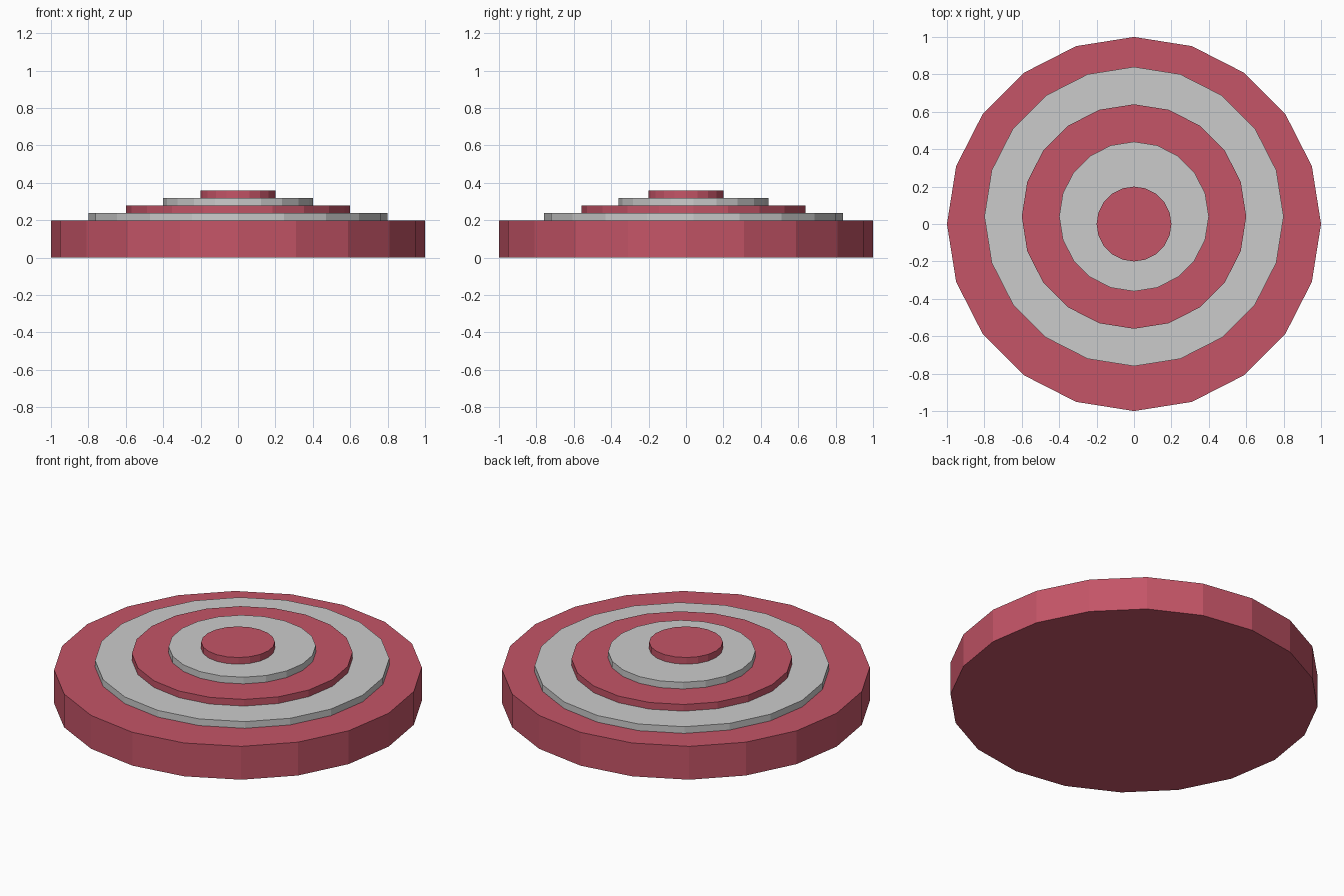
import bpy

if "Cube" in bpy.data.objects:
    bpy.data.objects.remove(bpy.data.objects["Cube"])

red = bpy.data.materials.new("red")
red.diffuse_color = (0.555, 0.09, 0.136, 1)
red.use_nodes = True
red.node_tree.nodes["Principled BSDF"].inputs["Base Color"].default_value = red.diffuse_color


def disc(name, radius, bottom, top, y=0.0, material=None):
    """Flat-shaded 20-sided disc between two heights."""
    bpy.ops.mesh.primitive_cylinder_add(
        vertices=20, radius=radius, depth=top - bottom,
        location=(0, y, (bottom + top) / 2))
    obj = bpy.context.object
    obj.name = name
    if material:
        obj.data.materials.append(material)
    return obj


# Thick base
disc("base", 1.0, 0.0, 0.2, material=red)

# Stepped rings, alternating colours, set slightly toward the back
disc("outer_grey_ring", 0.8, 0.2, 0.24, 0.04)
disc("middle_red_ring", 0.6, 0.24, 0.28, 0.04, red)
disc("inner_grey_ring", 0.4, 0.28, 0.32, 0.04)

# Centre button
disc("centre_disc", 0.2, 0.32, 0.36, 0.0, red)
